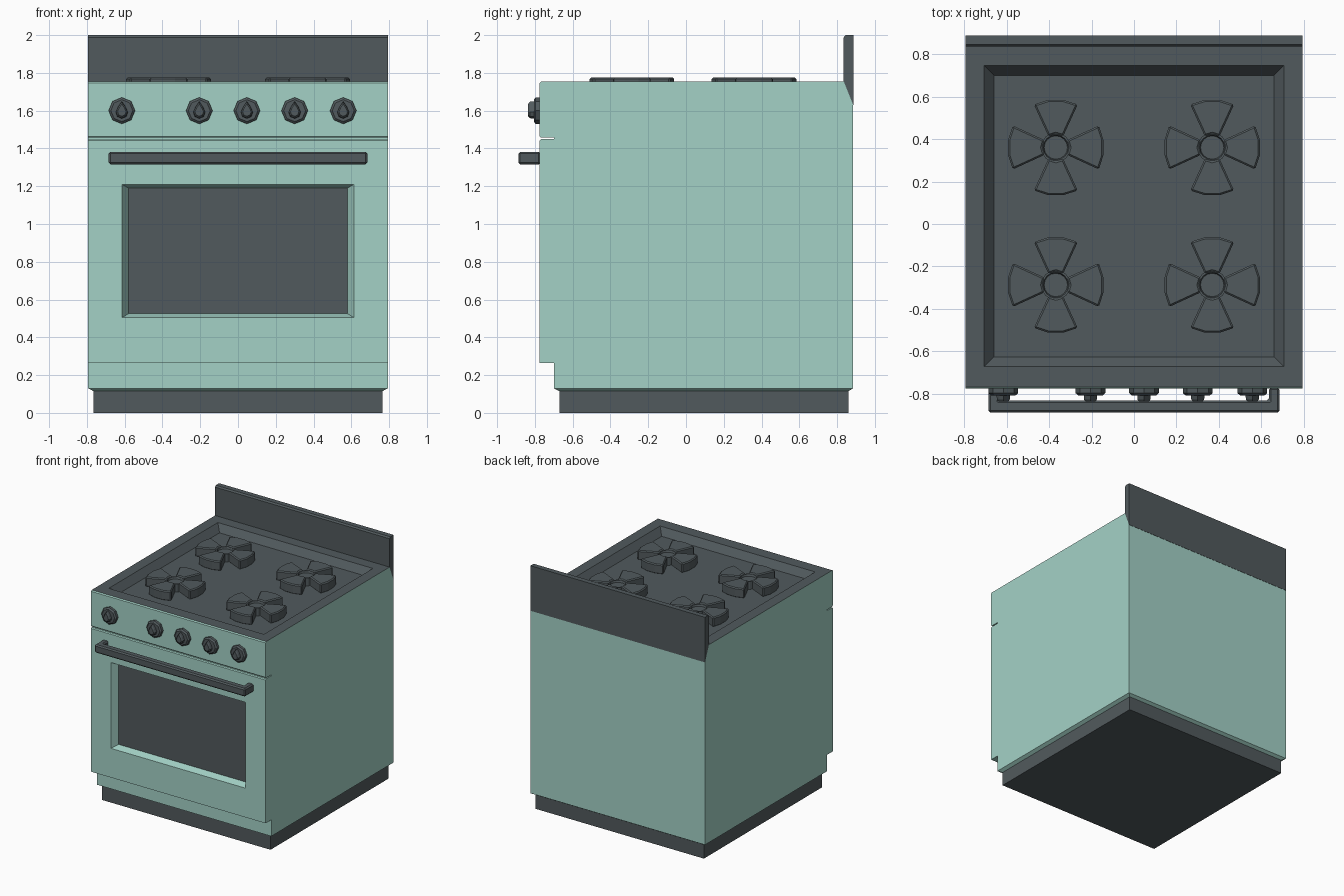
import bpy, bmesh, math

if "Cube" in bpy.data.objects:
    bpy.data.objects.remove(bpy.data.objects["Cube"])

def material(name, rgb):
    m = bpy.data.materials.new(name)
    m.diffuse_color = (*rgb, 1)
    m.use_nodes = True
    m.node_tree.nodes["Principled BSDF"].inputs["Base Color"].default_value = m.diffuse_color
    return m

TEAL = material("pale_teal", (0.37, 0.64, 0.565))
DARK = material("charcoal", (0.083, 0.102, 0.11))

def finish(name, bm, mats, bevel=0):
    bmesh.ops.remove_doubles(bm, verts=bm.verts, dist=1e-5)
    bmesh.ops.recalc_face_normals(bm, faces=bm.faces)
    me = bpy.data.meshes.new(name)
    bm.to_mesh(me)
    bm.free()
    ob = bpy.data.objects.new(name, me)
    bpy.context.collection.objects.link(ob)
    for m in mats:
        me.materials.append(m)
    if bevel:
        b = ob.modifiers.new("bevel", 'BEVEL')
        b.width, b.segments, b.limit_method = bevel, 1, 'ANGLE'
    return ob

def loft(bm, loops, mats=None, cap_start=True, cap_end=True):
    """Bridge matching point loops; mats gives a material index per band, then the end cap."""
    mats = mats or [0] * len(loops)
    rows = [[bm.verts.new(p) for p in lp] for lp in loops]
    n = len(rows[0])
    for k in range(len(rows) - 1):
        a, b = rows[k], rows[k + 1]
        for i in range(n):
            j = (i + 1) % n
            bm.faces.new((a[i], a[j], b[j], b[i])).material_index = mats[k]
    if cap_start:
        bm.faces.new(rows[0])
    if cap_end:
        bm.faces.new(rows[-1]).material_index = mats[-1]

def flat(x, y0, y1, z):
    return [(-x, y0, z), (x, y0, z), (x, y1, z), (-x, y1, z)]

def upright(x, z0, z1, y):
    return [(-x, y, z0), (x, y, z0), (x, y, z1), (-x, y, z1)]

# Body: side profile, with door, top and plinth made of nested rectangles
W, FRONT, BACK, TOP = 0.793, -0.775, 0.885, 1.755
profile = [(-0.70, 0.13), (-0.70, 0.265), (FRONT, 0.265), (FRONT, 1.442),
           (-0.768, 1.449), (-0.70, 1.449), (-0.70, 1.457), (-0.768, 1.457),
           (FRONT, 1.464), (FRONT, 1.747), (-0.767, TOP), (0.835, TOP),
           (BACK, 1.63), (BACK, 0.13)]
bm = bmesh.new()
left = [bm.verts.new((-W, y, z)) for y, z in profile]
right = [bm.verts.new((W, y, z)) for y, z in profile]
bm.faces.new(left)
bm.faces.new(right)
n = len(profile)
for i in range(n):
    if i not in (2, 10, n - 1):          # door, cooktop and underside are filled below
        j = (i + 1) % n
        bm.faces.new((left[i], left[j], right[j], right[i]))
# door with recessed window
loft(bm, [upright(W, 0.265, 1.442, FRONT), upright(0.613, 0.505, 1.21, FRONT),
          upright(0.58, 0.525, 1.19, FRONT + 0.055)], [0, 0, 1], cap_start=False)
# cooktop with recessed tray
FLOOR = 1.70
loft(bm, [flat(W, -0.767, 0.835, TOP), flat(0.705, -0.67, 0.745, TOP),
          flat(0.658, -0.625, 0.70, FLOOR)], [1, 1, 1], cap_start=False)
# plinth
loft(bm, [flat(W, -0.70, BACK, 0.13), flat(0.765, -0.67, 0.86, 0.115),
          flat(0.765, -0.67, 0.86, 0)], [0, 1, 1], cap_start=False)
finish("oven_body", bm, [TEAL, DARK])

# Backsplash
bm = bmesh.new()
bs = [(0.885, 1.63), (0.887, 1.63), (0.887, 2.0), (0.845, 2.0), (0.835, 1.988), (0.835, TOP)]
loft(bm, [[(x, y, z) for y, z in bs] for x in (-W, W)])
finish("backsplash", bm, [DARK])

# Door handle: U-shaped bar seen from above
bm = bmesh.new()
u = [(-0.685, -0.77), (-0.685, -0.888), (0.685, -0.888), (0.685, -0.77),
     (0.635, -0.77), (0.635, -0.83), (-0.635, -0.83), (-0.635, -0.77)]
loft(bm, [[(x, y, z) for x, y in u] for z in (1.315, 1.382)])
finish("door_handle", bm, [DARK], 0.01)

# Knobs: octagonal flange and a teardrop pointer
def ring(x, z, r, y, count=8):
    return [(x + r * math.sin(i * math.tau / count), y, z + r * math.cos(i * math.tau / count))
            for i in range(count)]

tear = [(0, 0.05), (0.02, 0.02), (0.032, -0.008), (0.024, -0.032),
        (0, -0.042), (-0.024, -0.032), (-0.032, -0.008), (-0.02, 0.02)]
KZ = 1.6
for k, x in enumerate((-0.615, -0.205, 0.047, 0.30, 0.557)):
    bm = bmesh.new()
    loft(bm, [ring(x, KZ, 0.07, -0.77), ring(x, KZ, 0.07, -0.796), ring(x, KZ, 0.058, -0.806)])
    loft(bm, [[(x + s * a, y, KZ + s * b) for a, b in tear]
              for s, y in ((1.0, -0.80), (0.95, -0.826), (0.7, -0.836))])
    finish(f"knob_{k + 1}", bm, [DARK])

# Burners: hollow-topped cap with four flared grate petals
def disc(x, y, r, z, count=16):
    return [(x + r * math.cos(i * math.tau / count), y + r * math.sin(i * math.tau / count), z)
            for i in range(count)]

petal = [(0.064, -33), (0.227, -27), (0.227, -9), (0.227, 9), (0.227, 27), (0.064, 33), (0.064, 0)]
for side in (-1, 1):
    for row, cy in (("front", -0.287), ("back", 0.36)):
        cx = side * 0.368
        tag = row + ("_left" if side < 0 else "_right")
        bm = bmesh.new()
        loft(bm, [disc(cx, cy, 0.07, FLOOR - 0.005), disc(cx, cy, 0.07, 1.765),
                  disc(cx, cy, 0.06, 1.765), disc(cx, cy, 0.055, 1.75)])
        finish("burner_cap_" + tag, bm, [DARK])
        bm = bmesh.new()
        for q in range(4):
            pts = [(cx + r * math.cos(math.radians(a + 90 * q)),
                    cy + r * math.sin(math.radians(a + 90 * q))) for r, a in petal]
            loft(bm, [[(px, py, z) for px, py in pts] for z in (FLOOR - 0.005, 1.775)])
        finish("burner_grate_" + tag, bm, [DARK], 0.008)
